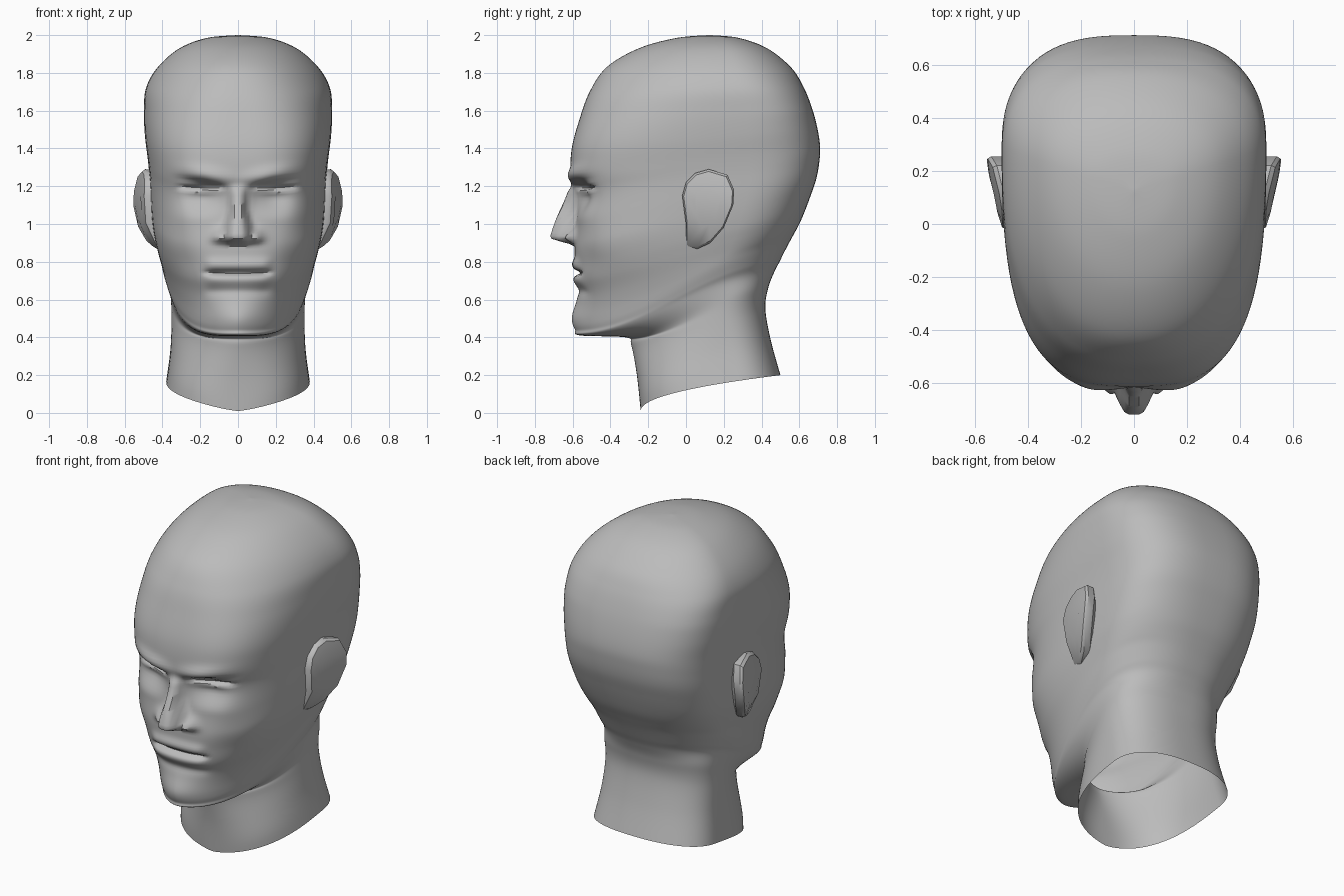
import bpy, bmesh, math

default = bpy.data.objects.get("Cube")
if default:
    bpy.data.objects.remove(default, do_unlink=True)

clay = bpy.data.materials.new("clay_grey")
clay.use_nodes = True
grey = (0.5, 0.5, 0.5, 1)
clay.diffuse_color = grey
clay.node_tree.nodes["Principled BSDF"].inputs["Base Color"].default_value = grey

# Tilted rings from neck to crown: front y, front z, back y, back z, half width
RINGS = [
    (-.24, .01, .50, .20, .38), (-.26, .20, .45, .38, .358), (-.29, .36, .42, .55, .352),
    (-.32, .40, .435, .66, .355), (-.56, .41, .465, .74, .363), (-.585, .44, .495, .80, .38),
    (-.595, .50, .53, .87, .40), (-.575, .62, .565, .935, .415), (-.585, .70, .60, 1.0, .43),
    (-.585, .78, .63, 1.07, .445), (-.59, .88, .66, 1.15, .457), (-.58, 1.0, .69, 1.24, .465),
    (-.58, 1.15, .706, 1.33, .47), (-.61, 1.25, .71, 1.41, .478), (-.605, 1.4, .695, 1.51, .493),
    (-.562, 1.56, .665, 1.62, .498), (-.51, 1.7, .62, 1.73, .487), (-.42, 1.83, .555, 1.83, .425),
    (-.25, 1.93, .43, 1.93, .31), (-.05, 1.985, .28, 1.985, .165), (.12, 2, .13, 2, .005),
]
HALF, STEPS = 56, 8


def spline(a, b, c, d, t):
    return b + t / 2 * (c - a + t * (2 * a - 5 * b + 4 * c - d + t * (3 * (b - c) + d - a)))


def smooth(lo, hi, v):
    t = max(0, min(1, (v - lo) / (hi - lo)))
    return t * t * (3 - 2 * t)


def bump(v, centre, width):
    return math.exp(-((v - centre) / width) ** 2)


def nose(x, z):
    """Wedge nose with a narrow bridge, wide wings and a flat underside."""
    under = smooth(.88, .93, z)
    height = .135 * smooth(1.3, .9, z) ** .8 * (1 - smooth(1.16, 1.23, z))
    half = .03 + .025 * smooth(1.1, .93, z)
    bridge = height * (1 - smooth(half * .4, half * 2, x))
    wing = .06 * bump(x, .085, .045) * bump(z, .92, .05)
    return under * max(bridge, wing)


def face_relief(x, z):
    """How far the face stands forward of the plain head form."""
    x = abs(x)
    out = nose(x, z)
    # Brow, eye socket and narrow eye slit
    brow_z = 1.215 + .18 * x
    out += .022 * bump(z, brow_z + .02, .035) * bump(x, .16, .13)
    socket = bump(x, .19, .1) * smooth(.04, .1, x)
    out -= .05 * socket * smooth(1.02, 1.16, z) * (1 - smooth(brow_z - .035, brow_z, z))
    out -= .025 * bump(z, 1.195, .01) * smooth(.06, .1, x) * (1 - smooth(.28, .34, x))
    out += .016 * bump(x, .19, .08) * bump(z, 1.17, .018)
    # Cheekbones and cheek hollows
    out += .012 * bump(x, .3, .08) * bump(z, 1.04, .08)
    out -= .012 * bump(x, .29, .08) * bump(z, .8, .1)
    # Lips, mouth line and chin
    mouth = 1 - smooth(.13, .2, x)
    out += .018 * mouth * (bump(z, .785, .03) + .6 * bump(z, .705, .025))
    out -= .03 * mouth * bump(z, .742, .013)
    out -= .01 * mouth * bump(z, .645, .025)
    out += .01 * bump(x, 0, .13) * bump(z, .51, .06)
    return out


def ring_points(fy, fz, by, bz, w):
    """Egg-shaped cross-section, fuller at the back, denser at the front."""
    mid = fy + (by - fy) * .68
    # Full at the neck base and cheeks, rounder at the jaw and crown
    n_front = 2.7 - .95 * smooth(.05, .42, fz) + 1.3 * smooth(.47, .9, fz)
    n_front -= .95 * smooth(1.35, 1.9, fz)
    n_back = 2.4 + .35 * smooth(.5, 1.1, fz) - .6 * smooth(1.5, 1.9, fz)
    # Neck base dips at the front, jawline runs level then climbs to the ear
    slant = .47 + .53 * min(1, fz / .35)
    jaw = smooth(.36, .4, fz) * (1 - smooth(.5, .8, fz))
    side = []
    for i in range(HALF + 1):
        a = math.pi * (i / HALF) ** 1.5
        c, s = math.cos(a), max(0, math.sin(a))
        n = n_front if c > 0 else n_back
        x = w * s ** (2 / n)
        reach = abs(c) ** (2 / n)
        y = mid - (mid - fy) * reach if c > 0 else mid + (by - mid) * reach
        t = max(0, min(1, (y - fy) / (by - fy)))
        rise = (1 - jaw) * t ** slant + jaw * smooth(0, 1, t)
        z = fz + (bz - fz) * rise
        if fz > .41:
            y -= face_relief(x, z) * smooth(-.15, -.4, y)
        side.append((x, y, z))
    return side + [(-x, y, z) for x, y, z in side[-2:0:-1]]


def finish(name, bm, angle):
    bmesh.ops.recalc_face_normals(bm, faces=bm.faces)
    mesh = bpy.data.meshes.new(name)
    bm.to_mesh(mesh)
    bm.free()
    mesh.materials.append(clay)
    obj = bpy.data.objects.new(name, mesh)
    bpy.context.collection.objects.link(obj)
    bpy.ops.object.select_all(action='DESELECT')
    obj.select_set(True)
    bpy.context.view_layer.objects.active = obj
    bpy.ops.object.shade_smooth_by_angle(angle=math.radians(angle))


def bridge_loops(bm, low, high):
    for i in range(len(low)):
        j = (i + 1) % len(low)
        bm.faces.new((low[i], low[j], high[j], high[i]))


# Head and neck: one skin through all rings, open under the neck
rows = []
last = len(RINGS) - 1
for k in range(last):
    keys = [RINGS[max(0, min(last, k + o))] for o in (-1, 0, 1, 2)]
    for s in range(STEPS):
        rows.append([spline(*v, s / STEPS) for v in zip(*keys)])
rows.append(RINGS[-1])
bm = bmesh.new()
loops = [[bm.verts.new(p) for p in ring_points(*r)] for r in rows]
for low, high in zip(loops, loops[1:]):
    bridge_loops(bm, low, high)
bm.faces.new(loops[-1])
finish("head_and_neck", bm, 50)

# Ears: curved slabs leaning outward toward the back
EAR = [(-.02, 1.15), (0, 1.22), (.05, 1.27), (.12, 1.29), (.22, 1.26), (.255, 1.18),
       (.25, 1.1), (.2, .98), (.13, .9), (.06, .868), (0, .87), (0, 1.0)]


def ear_x(y, z):
    return .555 - .9 * (y - .24) ** 2 - 1.35 * (z - 1.12) ** 2


def ear_loop(bm, side, scale, inward):
    pts = [(.11 + (y - .11) * scale, 1.09 + (z - 1.09) * scale) for y, z in EAR]
    return [bm.verts.new((side * (ear_x(y, z) - inward), y, z)) for y, z in pts]


for label, side in (("left", 1), ("right", -1)):
    bm = bmesh.new()
    layers = [ear_loop(bm, side, s, d)
              for s, d in ((.5, .006), (.94, 0), (1, .012), (.99, .055), (.8, .09))]
    for a, b in zip(layers, layers[1:]):
        bridge_loops(bm, a, b)
    bm.faces.new(layers[0])
    bm.faces.new(layers[-1])
    finish(label + "_ear", bm, 35)
